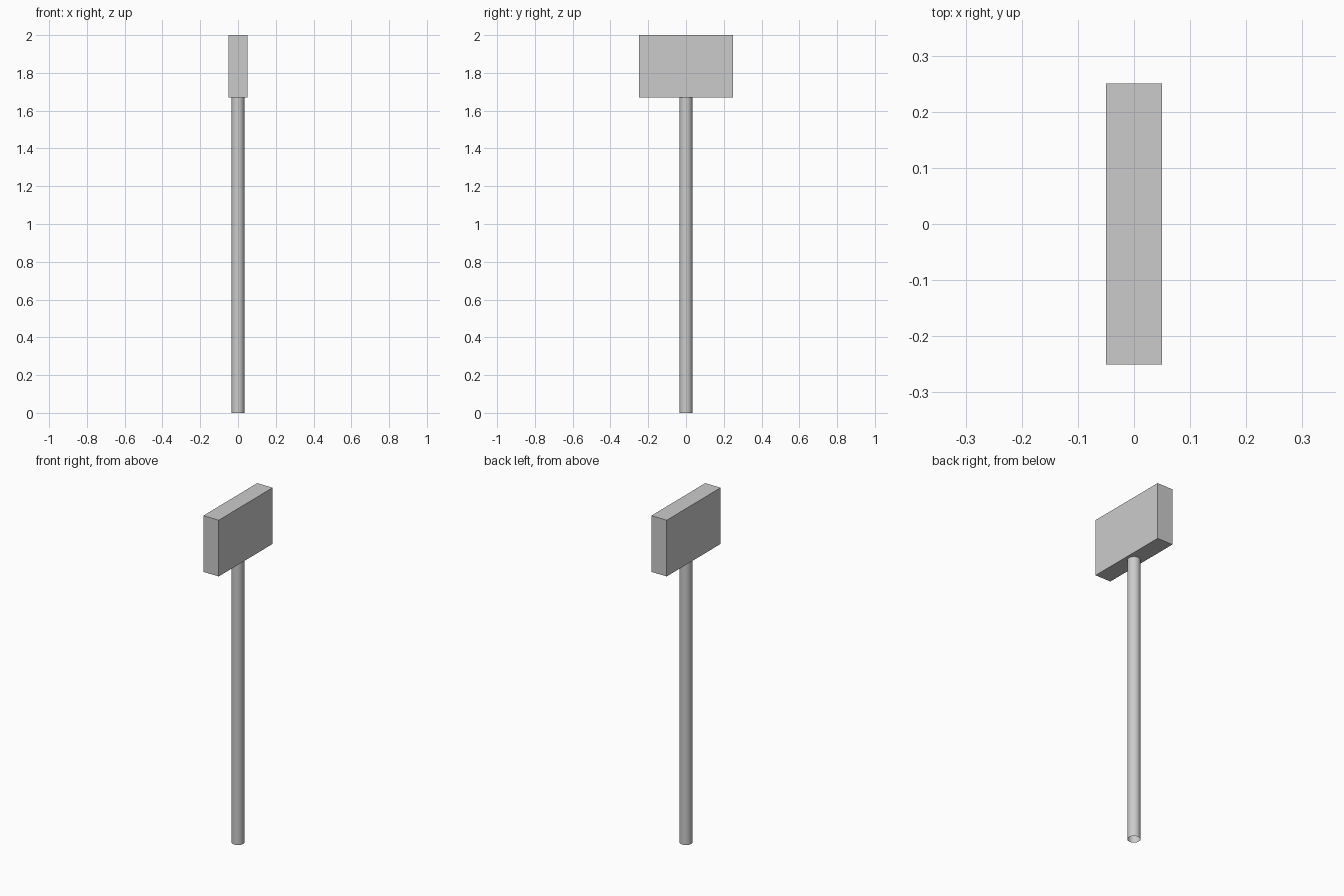
import bpy

if "Cube" in bpy.data.objects:
    bpy.data.objects.remove(bpy.data.objects["Cube"])

POLE_H = 1.67
POLE_R = 0.034

# Round pole, open ended like a tube
bpy.ops.mesh.primitive_cylinder_add(vertices=32, radius=POLE_R, depth=POLE_H,
                                    end_fill_type='NOTHING',
                                    location=(0, 0, POLE_H / 2))
pole = bpy.context.object
pole.name = "pole"
bpy.ops.object.shade_smooth_by_angle()

# Flat sign box on top
bpy.ops.mesh.primitive_cube_add(size=1, location=(0, 0, (POLE_H + 2) / 2))
box = bpy.context.object
box.name = "sign_box"
box.scale = (0.10, 0.50, 2 - POLE_H)
bpy.ops.object.transform_apply(location=False, rotation=False, scale=True)
